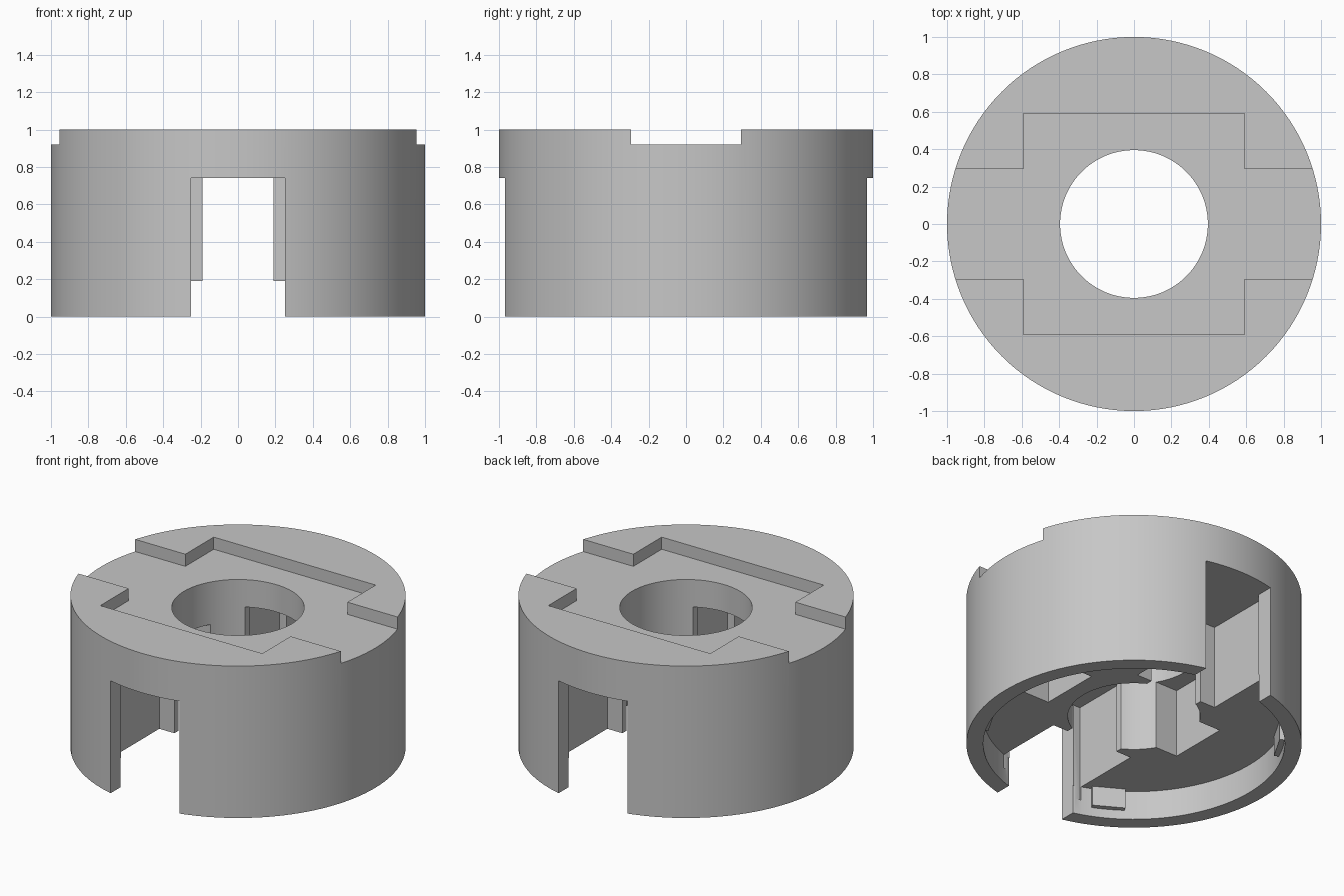
import bpy
import math

cube = bpy.data.objects.get("Cube")
if cube:
    bpy.data.objects.remove(cube, do_unlink=True)

grey = bpy.data.materials.new("plain_grey")
grey.use_nodes = True
grey.diffuse_color = (0.57, 0.57, 0.57, 1)
grey.node_tree.nodes["Principled BSDF"].inputs["Base Color"].default_value = (0.57, 0.57, 0.57, 1)


def cylinder(name, radius, z0, z1, sides=128):
    bpy.ops.mesh.primitive_cylinder_add(vertices=sides, radius=radius, depth=z1 - z0,
                                        location=(0, 0, (z0 + z1) / 2))
    obj = bpy.context.object
    obj.name = name
    obj.data.materials.append(grey)
    return obj


def box(name, x, y, z, turn=0):
    """Box from (min, max) pairs, turned about the z axis through the origin."""
    bpy.ops.mesh.primitive_cube_add(size=1)
    obj = bpy.context.object
    obj.name = name
    for v in obj.data.vertices:
        v.co = [(lo + hi) / 2 + c * (hi - lo) for c, (lo, hi) in zip(v.co, (x, y, z))]
    obj.rotation_euler.z = turn
    obj.data.materials.append(grey)
    return obj


def cut(target, cutter):
    mod = target.modifiers.new("cut", 'BOOLEAN')
    mod.operation = 'DIFFERENCE'
    mod.solver = 'EXACT'
    mod.object = cutter
    cutter.hide_render = True
    bpy.ops.object.select_all(action='DESELECT')
    bpy.context.view_layer.objects.active = target
    target.select_set(True)
    bpy.ops.object.modifier_apply(modifier=mod.name)
    bpy.data.objects.remove(cutter, do_unlink=True)


body = cylinder("round_body", 1, 0, 1)

# Centre bore and shallow recess underneath
cut(body, cylinder("bore_cutter", 0.395, -0.1, 1.1))
cut(body, cylinder("underside_cutter", 0.9, -0.1, 0.19))

# Cross-shaped recess in the top
cut(body, box("square_recess_cutter", (-0.59, 0.59), (-0.59, 0.59), (0.92, 1.1)))
cut(body, box("cross_channel_cutter", (-1.1, 1.1), (-0.295, 0.295), (0.92, 1.1)))

# Front and back slots: narrow neck, wide chamber, opening in the outer wall
SLOT_TOP = 0.74
cut(body, box("neck_cutter", (-0.19, 0.19), (-0.6, 0.6), (-0.1, SLOT_TOP)))
for side in (-1, 1):
    chamber = sorted((0.39 * side, 0.86 * side))
    opening = sorted((0.5 * side, 1.1 * side))
    cut(body, box("chamber_cutter", (-0.3, 0.3), chamber, (0.1, SLOT_TOP)))
    cut(body, box("opening_cutter", (-0.25, 0.25), opening, (-0.1, SLOT_TOP)))

# Side pockets that open downwards
cut(body, box("inner_pocket_cutter", (-0.5, -0.2), (-0.2, 0.2), (0.1, 0.64)))
cut(body, box("outer_pocket_cutter", (0.5, 0.8), (-0.2, 0.2), (0.1, 0.64)))

bpy.ops.object.select_all(action='DESELECT')
body.select_set(True)
bpy.context.view_layer.objects.active = body
bpy.ops.object.shade_smooth_by_angle(angle=math.radians(30))

# Small locking tabs inside the rim
for i in range(4):
    box(f"locking_tab_{i + 1}", (0.865, 0.95), (-0.1, 0.1), (0.06, 0.22),
        math.radians(60 + 90 * i))
